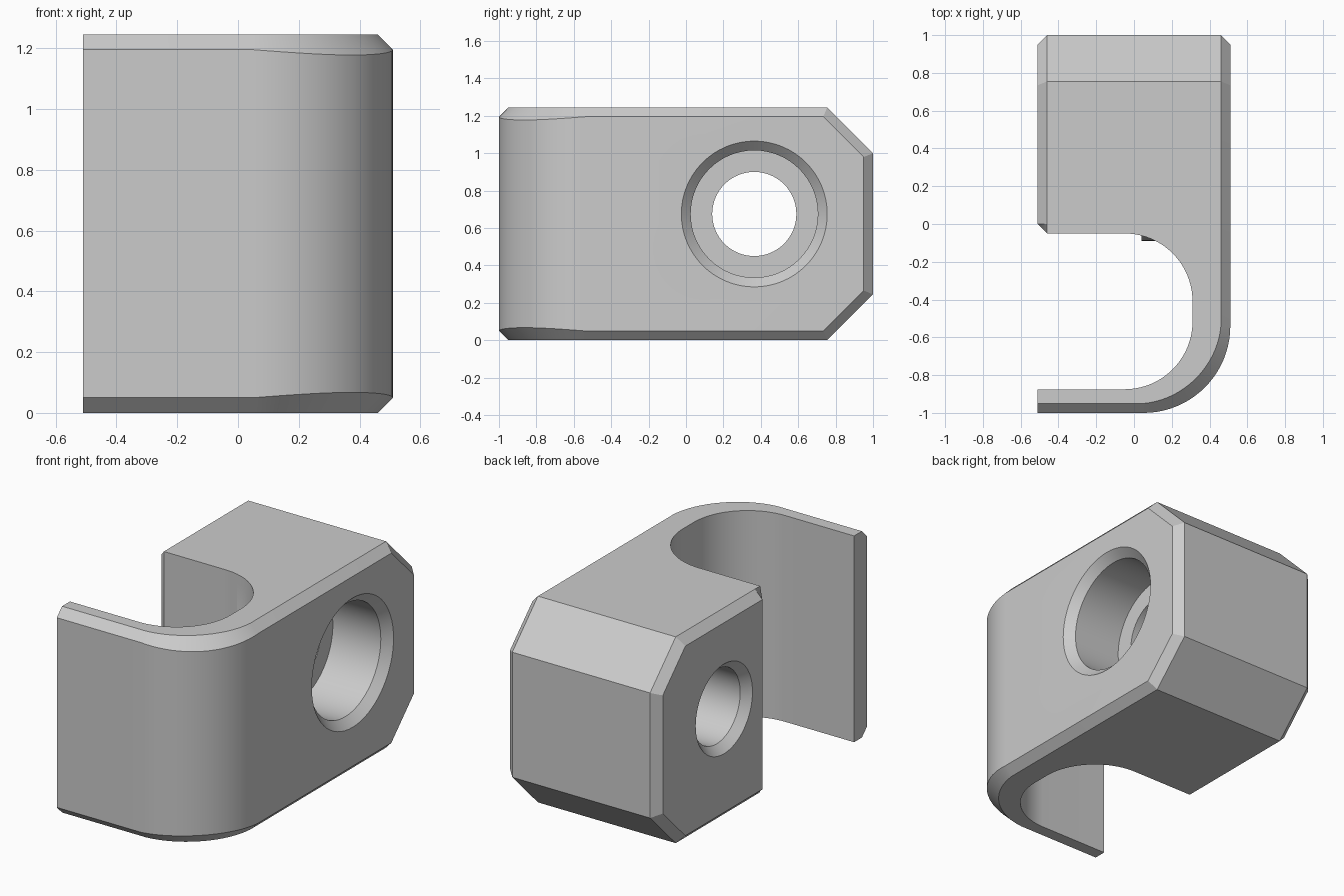
import bpy, bmesh, math
from mathutils import Vector

cube = bpy.data.objects.get("Cube")
if cube:
    bpy.data.objects.remove(cube, do_unlink=True)

HEIGHT, HALF_W, BEVEL = 1.245, 0.51, 0.05
HOLE_Y, HOLE_Z = 0.365, 0.675

grey = bpy.data.materials.new("light_grey")
grey.use_nodes = True
GREY = (0.6, 0.6, 0.6, 1)
grey.diffuse_color = GREY
grey.node_tree.nodes["Principled BSDF"].inputs["Base Color"].default_value = GREY


def make_object(name, bm):
    bmesh.ops.recalc_face_normals(bm, faces=bm.faces[:])
    mesh = bpy.data.meshes.new(name)
    bm.to_mesh(mesh)
    bm.free()
    mesh.materials.append(grey)
    obj = bpy.data.objects.new(name, mesh)
    bpy.context.collection.objects.link(obj)
    return obj


def loft(name, rings, planes=()):
    """Join rings of points into a closed solid, then trim it by planes."""
    bm = bmesh.new()
    loops = [[bm.verts.new(p) for p in ring] for ring in rings]
    n = len(loops[0])
    for a, b in zip(loops, loops[1:]):
        for i in range(n):
            j = (i + 1) % n
            bm.faces.new((a[i], a[j], b[j], b[i]))
    bm.faces.new(loops[0][::-1])
    bm.faces.new(loops[-1])
    for point, normal in planes:
        cut = bmesh.ops.bisect_plane(bm, geom=bm.verts[:] + bm.edges[:] + bm.faces[:],
                                     plane_co=point, plane_no=normal, clear_outer=True)
        edges = [e for e in cut["geom_cut"] if isinstance(e, bmesh.types.BMEdge) and e.is_boundary]
        bmesh.ops.contextual_create(bm, geom=edges)
    return make_object(name, bm)


def turned(name, profile, steps=64):
    """Round solid along x from (x, radius) pairs, centred on the bolt hole."""
    angles = [2 * math.pi * i / steps for i in range(steps)]
    return loft(name, [[(x, HOLE_Y + r * math.cos(a), HOLE_Z + r * math.sin(a)) for a in angles]
                       for x, r in profile])


def arc(cx, cy, r, start, end, steps=20):
    for i in range(steps + 1):
        a = math.radians(start + (end - start) * i / steps)
        yield cx + r * math.cos(a), cy + r * math.sin(a), a


# Hook outline: x, y, then the inset that forms the top and bottom bevels
w, b = HALF_W, BEVEL
outline = [(-w, -1, 0, b)]
for x, y, a in arc(0.05, -0.54, 0.46, -90, 0):
    inset = b * (1 + 0.35 * abs(math.sin(2 * a)))
    outline.append((x, y, -inset * math.cos(a), -inset * math.sin(a)))
outline += [(w, 1 - b, -b, 0), (w - b, 1, 0, 0), (b - w, 1, 0, 0), (-w, 1 - b, b, 0),
            (-w, 0, b, 0), (b - w, -0.05, 0, 0)]
outline += [(x, y, 0, 0) for x, y, a in arc(-0.05, -0.41, 0.36, 90, 0)]
outline += [(x, y, 0, 0) for x, y, a in arc(-0.05, -0.515, 0.36, 0, -90)]
outline.append((-w, -0.875, 0, 0))

drops = [math.hypot(dx, dy) or b for x, y, dx, dy in outline]
inner = [(x + dx, y + dy) for x, y, dx, dy in outline]
rings = [
    [(x, y, 0) for x, y in inner],
    [(p[0], p[1], d) for p, d in zip(outline, drops)],
    [(p[0], p[1], HEIGHT - d) for p, d in zip(outline, drops)],
    [(x, y, HEIGHT) for x, y in inner],
]

# Sloped rear corners and the small bevels at their sides
planes = []
for z, up in ((HEIGHT, 1), (0, -1)):
    planes.append((Vector((0, 0.755, z)), Vector((0, 1, up)).normalized()))
    for side in (1, -1):
        planes.append((Vector((side * (w - b), 0.755, z)),
                       Vector((side * math.sqrt(2), 1, up)).normalized()))
body = loft("hook_bracket", rings, planes)

# Reinforcement round the bore, then the stepped bolt hole
boss = turned("bore_boss", [(0.04, 0.455), (0.42, 0.455)])
bore = turned("bolt_hole_cutter", [(-w - 0.01, 0.28), (b - w, 0.225), (0.14, 0.225),
                                   (0.14, 0.34), (w - b, 0.34), (w + 0.01, 0.40)])

bpy.ops.object.select_all(action="DESELECT")
bpy.context.view_layer.objects.active = body
body.select_set(True)
for tool, operation in ((boss, "UNION"), (bore, "DIFFERENCE")):
    mod = body.modifiers.new(tool.name, "BOOLEAN")
    mod.object, mod.operation, mod.solver = tool, operation, "EXACT"
    bpy.ops.object.modifier_apply(modifier=mod.name)
    bpy.data.objects.remove(tool, do_unlink=True)
bpy.ops.object.shade_smooth_by_angle(angle=math.radians(30))
